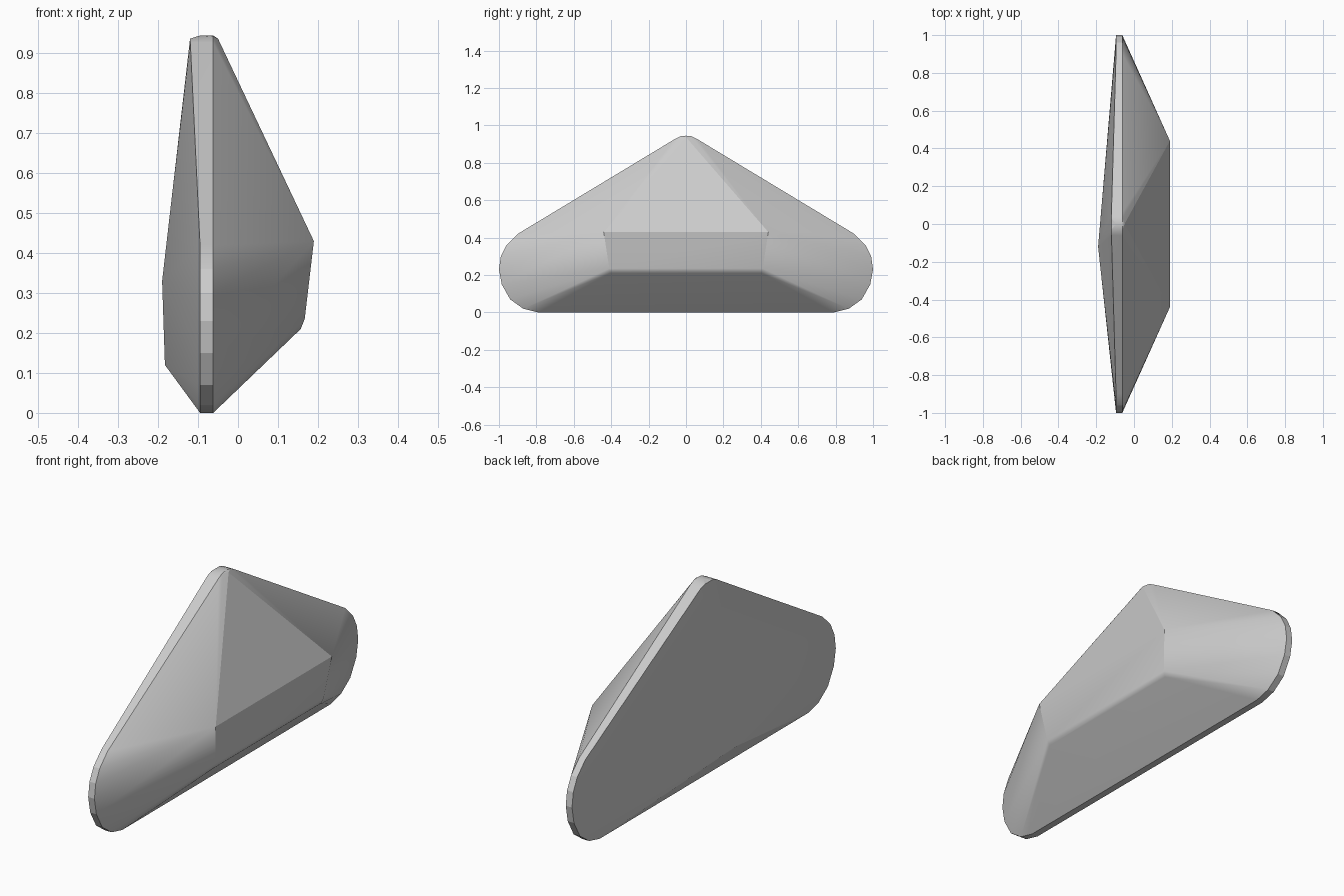
import bpy, bmesh, math

cube = bpy.data.objects.get("Cube")
if cube:
    bpy.data.objects.remove(cube, do_unlink=True)

# Plain grey stone
grey = bpy.data.materials.new("grey")
grey.use_nodes = True
colour = (0.6, 0.6, 0.6, 1)
grey.diffuse_color = colour
grey.node_tree.nodes["Principled BSDF"].inputs["Base Color"].default_value = colour

RIM_FRONT, RIM_BACK = -0.062, -0.095

# Half outline of the rim in y, z: rounded end, straight slope, rounded tip
half = [(0.79, 0), (0.87, 0.02), (0.94, 0.07), (0.985, 0.15), (1.0, 0.23),
        (0.99, 0.3), (0.96, 0.36), (0.9, 0.42), (0.06, 0.927), (0.03, 0.942)]

points = [(RIM_FRONT, 0, 0.945), (RIM_BACK, 0, 0.945)]
for side in (-1, 1):
    for y, z in half:
        taper = 0.025 * max(0, z - 0.42) / 0.52
        points += [(RIM_FRONT, side * y, z), (RIM_BACK - taper, side * y, min(z, 0.937))]
    # Raised plateau on one side
    points += [(0.19, side * 0.44, 0.43), (0.167, side * 0.41, 0.235),
               (0.157, side * 0.405, 0.21)]

# Tip of the plateau, and the shallow bulge on the other side
points += [(-0.05, 0, 0.937), (-0.12, 0, 0.937),
           (-0.19, -0.12, 0.33), (-0.183, -0.12, 0.12)]

# The body is the convex skin around those points
bm = bmesh.new()
for p in points:
    bm.verts.new(p)
hull = bmesh.ops.convex_hull(bm, input=bm.verts)
loose = [v for v in bm.verts if not v.link_faces]
bmesh.ops.delete(bm, geom=loose, context="VERTS")
bmesh.ops.dissolve_limit(bm, angle_limit=math.radians(0.5),
                         verts=bm.verts, edges=bm.edges)
bmesh.ops.recalc_face_normals(bm, faces=bm.faces)
mesh = bpy.data.meshes.new("faceted_stone")
bm.to_mesh(mesh)
bm.free()
mesh.materials.append(grey)
stone = bpy.data.objects.new("faceted_stone", mesh)
bpy.context.collection.objects.link(stone)

# Smooth the rounded ends, keep the ridges crisp
bpy.ops.object.select_all(action="DESELECT")
stone.select_set(True)
bpy.context.view_layer.objects.active = stone
bpy.ops.object.shade_smooth_by_angle(angle=math.radians(16))
weighted = stone.modifiers.new("weighted_normals", "WEIGHTED_NORMAL")
weighted.keep_sharp = True
